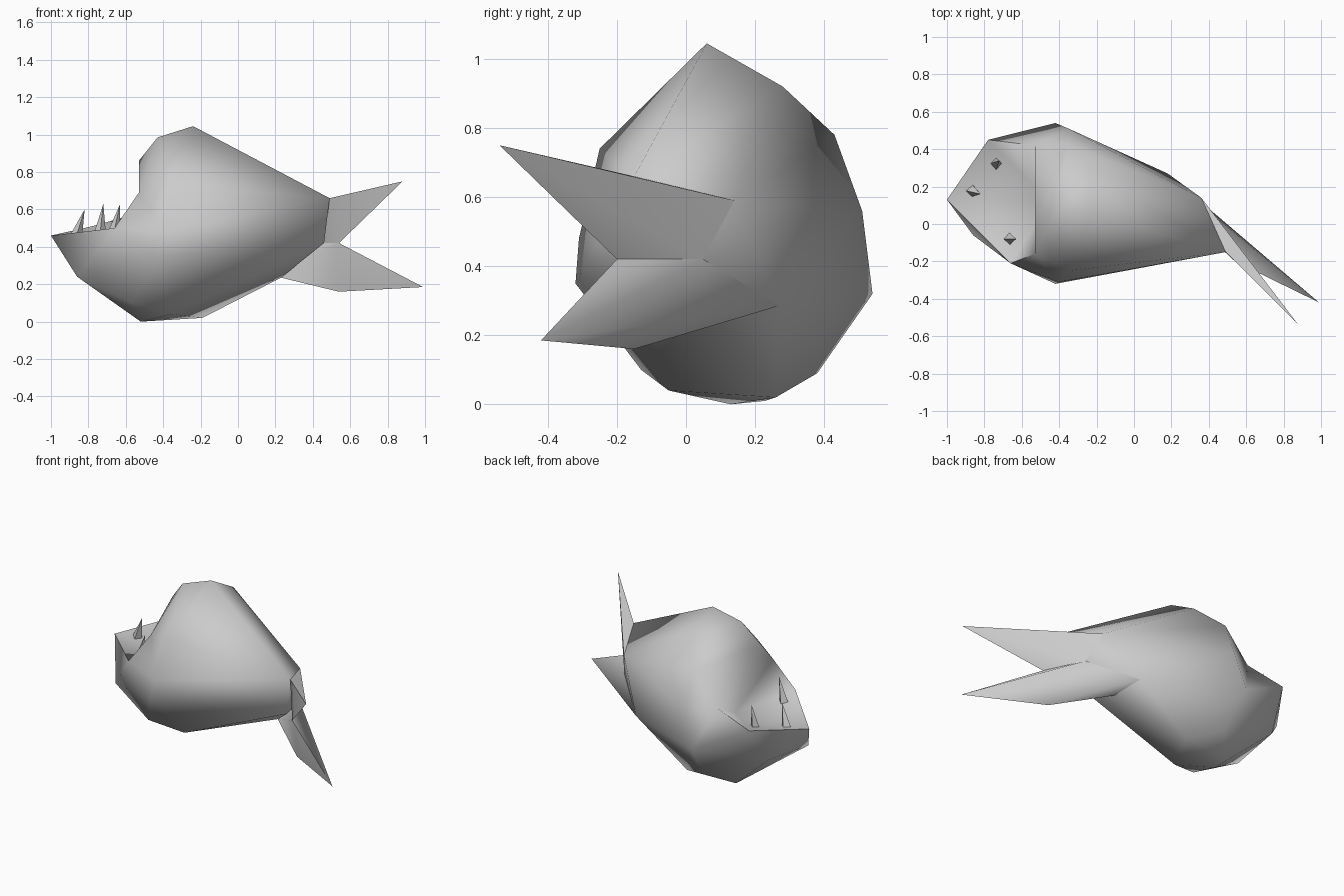
import bpy, bmesh, math
from mathutils import Vector

cube = bpy.data.objects.get("Cube")
if cube:
    bpy.data.objects.remove(cube, do_unlink=True)

# One plain grey for the whole fish
grey = bpy.data.materials.new("plain grey")
grey.use_nodes = True
tone = (0.6, 0.6, 0.6, 1)
grey.diffuse_color = tone
grey.node_tree.nodes["Principled BSDF"].inputs["Base Color"].default_value = tone


def finish(name, bm, angle):
    """Turn a bmesh into a smooth-shaded object."""
    bmesh.ops.recalc_face_normals(bm, faces=bm.faces)
    mesh = bpy.data.meshes.new(name)
    bm.to_mesh(mesh)
    bm.free()
    obj = bpy.data.objects.new(name, mesh)
    bpy.context.collection.objects.link(obj)
    mesh.materials.append(grey)
    bpy.ops.object.select_all(action='DESELECT')
    obj.select_set(True)
    bpy.context.view_layer.objects.active = obj
    bpy.ops.object.shade_smooth_by_angle(angle=math.radians(angle))


def skin(points, drop=None):
    """Stretch a low-poly skin around corner points, leaving some faces open."""
    bm = bmesh.new()
    for p in points:
        bm.verts.new(p)
    bmesh.ops.convex_hull(bm, input=bm.verts)
    bmesh.ops.recalc_face_normals(bm, faces=bm.faces)
    if drop:
        unwanted = [f for f in bm.faces if drop(f)]
        bmesh.ops.delete(bm, geom=unwanted, context='FACES')
    loose = [v for v in bm.verts if not v.link_faces]
    bmesh.ops.delete(bm, geom=loose, context='VERTS')
    return bm


# Corner points shared between neighbouring parts
crest = (-.24, .06, 1.045)
lip_top = (-.53, .07, .86)
lip_front = (-.53, -.16, .69)
lip_back = (-.53, .42, .58)
cheek = (-.42, -.32, .35)
cheek_top = (-.4, -.31, .48)
flank = (-.42, .54, .32)
chin = (-.57, -.13, .1)
belly = (-.52, .13, 0)
belly_mid = (-.53, .23, .01)
belly_back = (-.38, .38, .09)
jaw_tip = (-1, .13, .46)
rim_back = (-.78, .45, .51)
rim_front = (-.66, -.21, .5)
tail_top = (.49, -.15, .66)
tail_back = (.36, .14, .59)
tail_low = (.18, .27, .285)
tail_under = (.23, .09, .235)
notch = (.54, -.2, .42)
root = (.42, .05, .42)

# Trunk from the upper lip to the tail root, open where the jaw joins
seam = [Vector(p) for p in (lip_top, lip_front, lip_back, cheek, cheek_top,
                            flank, chin, belly, belly_mid, belly_back)]


def at_seam(face):
    return all(min((v.co - s).length for s in seam) < .001 for v in face.verts)


fish = skin([
    crest, (-.43, .03, .985), lip_top, lip_front, lip_back, cheek, cheek_top,
    flank, chin, belly, belly_mid, belly_back, tail_top, tail_back, tail_low,
    tail_under, root, (-.23, .28, .92), (-.35, .43, .78), (-.35, .51, .56),
    (-.35, -.25, .74), (0, -.22, .45), (-.36, -.05, .04), (-.19, .26, .02),
    (.46, -.14, .42)], at_seam)

# Jutting lower jaw, open on top and towards the trunk
jaw = skin([
    jaw_tip, rim_back, lip_back, rim_front, cheek, flank, (-.86, -.06, .24),
    (-.82, .3, .27), chin, belly, belly_mid, belly_back],
    lambda f: f.normal.x > .3 or f.normal.z > .5)
jaw_mesh = bpy.data.meshes.new("jaw")
jaw.to_mesh(jaw_mesh)
jaw.free()
fish.from_mesh(jaw_mesh)
bpy.data.meshes.remove(jaw_mesh)

# Corner of the mouth and a shallow mouth lining drawn back to the throat
throat = (-.45, .12, .42)
opening = [jaw_tip, rim_back, lip_back, lip_top, lip_front, rim_front]
patches = [(rim_front, lip_front, cheek_top), (rim_front, cheek_top, cheek)]
patches += [(a, b, throat) for a, b in zip(opening, opening[1:] + opening[:1])]
for patch in patches:
    fish.faces.new([fish.verts.new(p) for p in patch])
bmesh.ops.remove_doubles(fish, verts=fish.verts, dist=.001)
finish("body", fish, 80)

# Forked tail, swung to one side
finish("upper_tail_lobe",
       skin([(.88, -.54, .75), tail_top, tail_back, notch, root]), 80)
finish("lower_tail_lobe",
       skin([(.99, -.42, .185), (.54, -.15, .16), tail_under, tail_low,
             notch, root]), 80)


def tooth(name, base, tip, radius=.036):
    """Thin four-sided spike from base to tip."""
    base, tip = Vector(base), Vector(tip)
    axis = tip - base
    bm = bmesh.new()
    bmesh.ops.create_cone(bm, cap_ends=True, segments=4, radius1=radius,
                          radius2=0, depth=axis.length)
    turn = Vector((0, 0, 1)).rotation_difference(axis).to_matrix()
    for v in bm.verts:
        v.co = turn @ v.co + (base + tip) / 2
    finish(name, bm, 30)


# Three teeth standing in the mouth
tooth("tooth_front", (-.87, .18, .44), (-.82, .16, .6))
tooth("tooth_back", (-.74, .32, .45), (-.72, .34, .63))
tooth("tooth_side", (-.67, -.08, .45), (-.63, -.08, .63))
